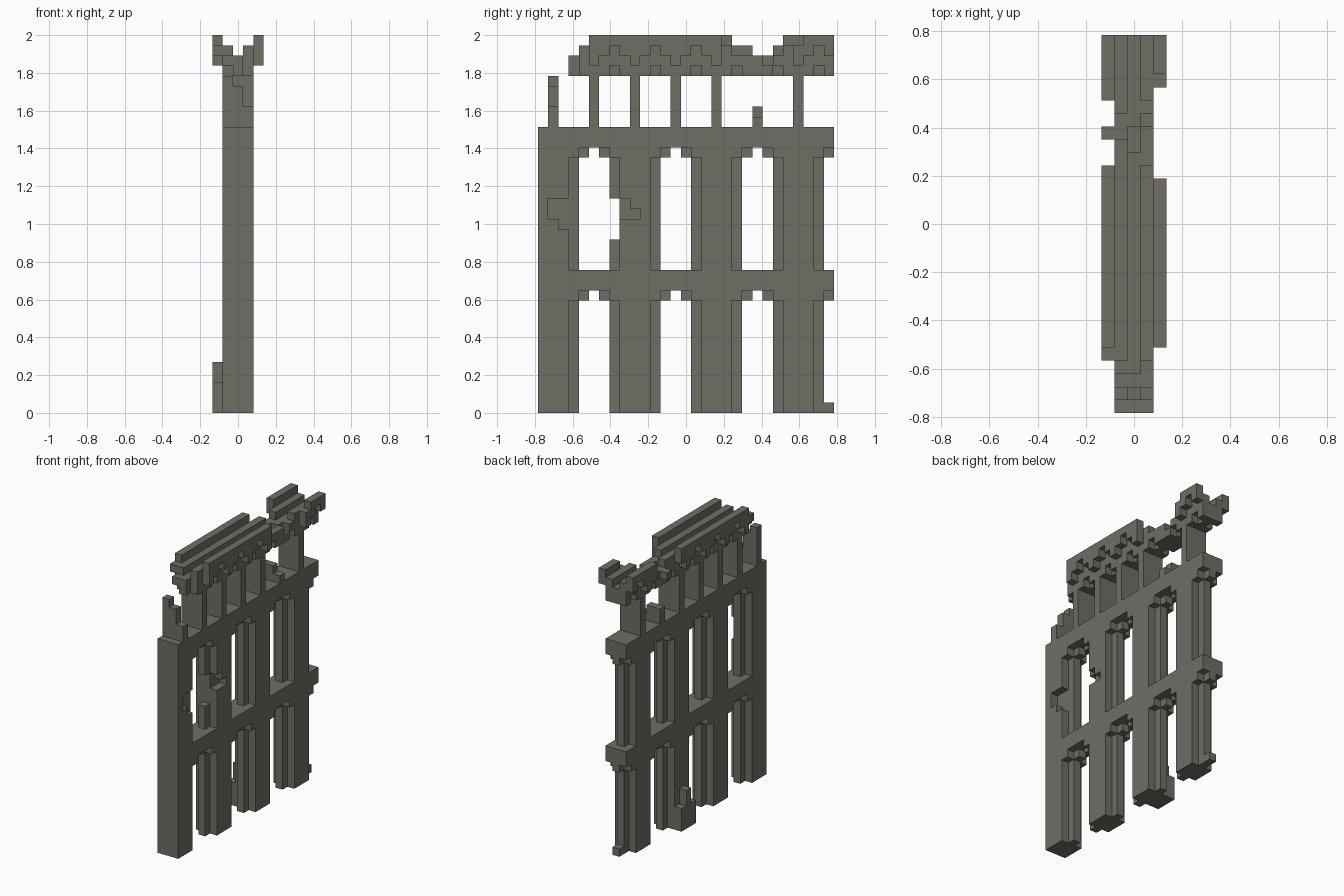
import bpy, bmesh
from math import radians
from mathutils import Vector
from itertools import product

default = bpy.data.objects.get("Cube")
if default:
    bpy.data.objects.remove(default, do_unlink=True)

UNIT = 2 / 37                        # edge of one stone block
ORIGIN = Vector((-2.5, -14.5, 0))    # grid corner, in blocks

stone = bpy.data.materials.new("weathered grey stone")
stone.use_nodes = True
colour = (0.156, 0.156, 0.134, 1)
stone.diffuse_color = colour
stone.node_tree.nodes["Principled BSDF"].inputs["Base Color"].default_value = colour
stone.node_tree.nodes["Principled BSDF"].inputs["Roughness"].default_value = 0.9


def block(x0, x1, y0, y1, z0, z1):
    """All grid cells in a half-open box."""
    return set(product(range(x0, x1), range(y0, y1), range(z0, z1)))


def wall(y0, y1, z0, z1):
    """Box through the full thickness of the wall."""
    return block(1, 4, y0, y1, z0, z1)


def core(y0, y1, z0, z1):
    """Box one block thick in the middle of the wall."""
    return block(2, 3, y0, y1, z0, z1)


parts = {}

# Piers with half columns and stepped capitals, on two storeys
for storey, z0, z1 in (("lower", 0, 11), ("upper", 14, 25)):
    for n, y in enumerate((0, 8, 16, 24)):
        cells = wall(y, y + 3, z0, z1 + 1) | core(y + 3, y + 4, z0, z1)
        cells |= wall(y + 3, y + 4, z1, z1 + 1) | core(y + 4, y + 5, z1, z1 + 1)
        if n:
            cells |= core(y - 1, y, z0, z1) | wall(y - 1, y, z1, z1 + 1)
            cells |= core(y - 2, y - 1, z1, z1 + 1)
        parts[f"{storey}_pier_{n + 1}"] = cells

# Broken stones around the first upper opening
parts["upper_pier_1"] -= block(3, 4, 1, 4, 19, 21) | block(3, 4, 2, 4, 18, 19)
parts["upper_pier_2"] -= core(7, 8, 17, 21)
parts["upper_pier_2"] -= block(3, 4, 8, 9, 19, 21) | block(3, 4, 9, 10, 19, 20)

# Floor bands
parts["lower_band"] = wall(0, 29, 12, 14)
parts["upper_band"] = wall(0, 29, 26, 28)

# Gallery posts, two of them broken off
for n, y in enumerate(range(1, 29, 4)):
    parts[f"gallery_post_{n + 1}"] = wall(y, y + 1, 28, 33)
parts["gallery_post_1"] -= block(2, 3, 1, 2, 32, 33) | block(3, 4, 1, 2, 30, 33)
parts["gallery_post_6"] -= wall(21, 22, 30, 33) | block(3, 4, 21, 22, 29, 30)

# Cornice lintel with a notch under every arch, and a raised rim on each side
lintel = core(3, 29, 33, 35) - core(20, 22, 34, 35)
lintel |= block(1, 2, 3, 29, 33, 35) | block(3, 4, 4, 29, 33, 35)
lintel -= block(3, 4, 22, 23, 34, 35)
for y in range(3, 29, 4):
    lintel -= {(1, y, 33), (3, y, 33)}
parts["cornice_lintel"] = lintel
parts["left_rim"] = block(3, 4, 4, 19, 35, 36) | block(3, 4, 24, 29, 35, 36)
parts["right_rim"] = block(1, 2, 4, 21, 35, 36) | block(1, 2, 23, 29, 35, 36)


def arcade(x, *runs):
    """Overhanging parapet: solid top, arched middle, corbels over the posts."""
    cells = set()
    for (top0, top1), (mid0, mid1) in runs:
        cells |= block(x, x + 1, top0, top1, 36, 37)
        for y in range(mid0, mid1):
            if y % 4 != 3:
                cells.add((x, y, 35))
            if y % 4 == 1:
                cells.add((x, y, 34))
    return cells


parts["left_parapet"] = arcade(4, ((5, 18), (5, 18)), ((26, 29), (25, 29)))
parts["right_parapet"] = arcade(0, ((5, 19), (4, 19)), ((24, 29), (24, 29)))
parts["loose_corbel"] = {(0, 21, 34)}

# Fallen stones at the base
parts["rubble_heap"] = block(0, 1, 16, 19, 0, 3) | block(0, 1, 17, 18, 3, 5)
parts["rubble_stone"] = core(28, 29, 0, 1)

occupied = set().union(*parts.values())


def build(name, cells):
    """Skin the exposed sides of the cells and merge the flat faces."""
    bm = bmesh.new()
    verts = {}

    def vert(corner):
        key = tuple(corner)
        if key not in verts:
            verts[key] = bm.verts.new((Vector(key) + ORIGIN) * UNIT)
        return verts[key]

    for cell in sorted(cells):
        for axis, side in product(range(3), (0, 1)):
            neighbour = list(cell)
            neighbour[axis] += 2 * side - 1
            if tuple(neighbour) in occupied:
                continue
            u, v = (axis + 1) % 3, (axis + 2) % 3
            ring = []
            for du, dv in ((0, 0), (1, 0), (1, 1), (0, 1)):
                corner = list(cell)
                corner[axis] += side
                corner[u] += du
                corner[v] += dv
                ring.append(vert(corner))
            bm.faces.new(ring if side else ring[::-1])
    bmesh.ops.dissolve_limit(bm, angle_limit=radians(1), verts=bm.verts,
                             edges=bm.edges, delimit={'NORMAL'})
    mesh = bpy.data.meshes.new(name)
    bm.to_mesh(mesh)
    bm.free()
    mesh.materials.append(stone)
    bpy.context.collection.objects.link(bpy.data.objects.new(name, mesh))


for part_name, part_cells in parts.items():
    build(part_name, part_cells)
